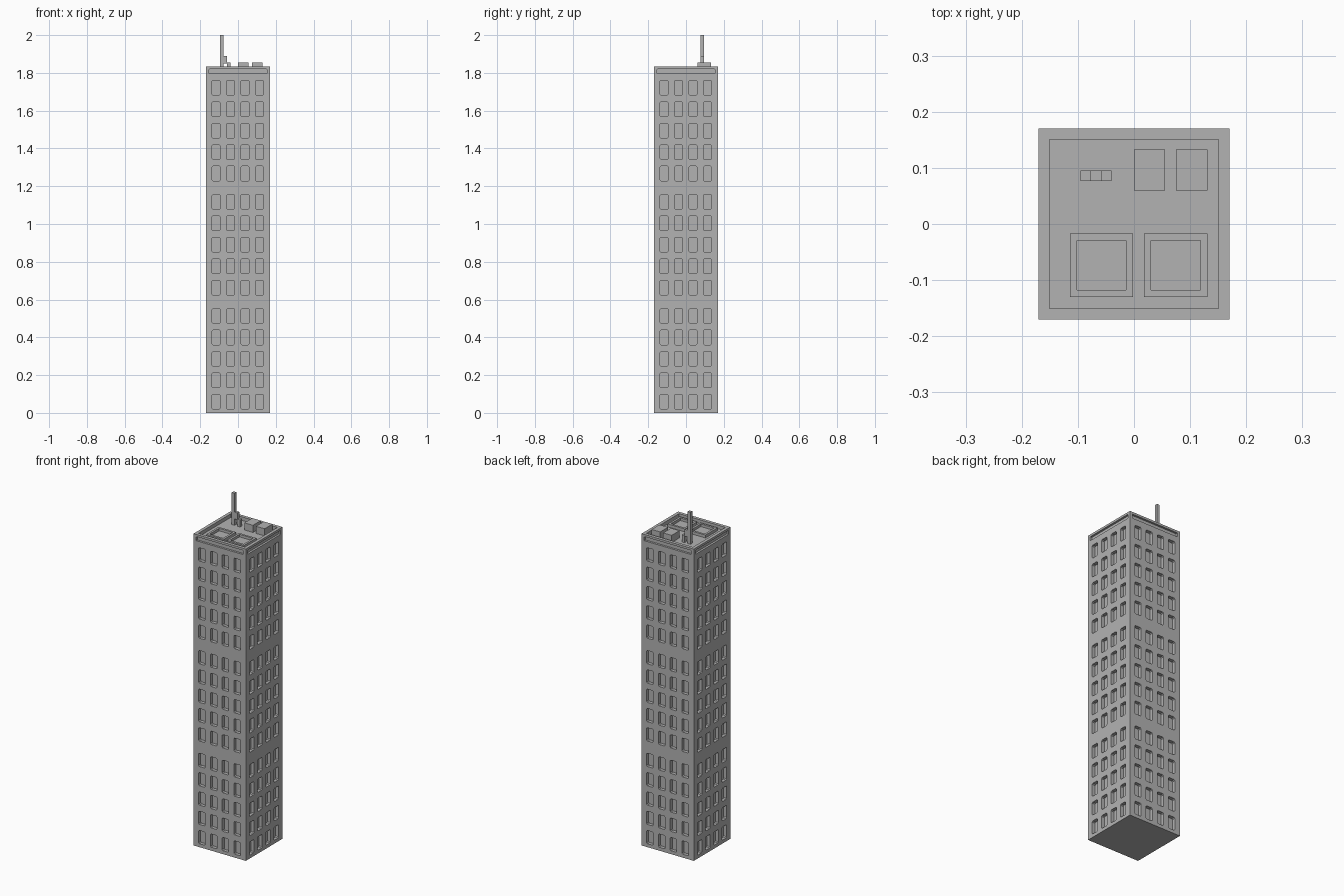
import bpy, bmesh, math
from mathutils import Matrix, Vector

cube = bpy.data.objects.get("Cube")
if cube:
    bpy.data.objects.remove(cube, do_unlink=True)

HALF, TOP, ROOF = 0.17, 1.833, 1.812

grey = bpy.data.materials.new("concrete grey")
grey.use_nodes = True
grey.diffuse_color = (0.45, 0.45, 0.45, 1)
grey.node_tree.nodes["Principled BSDF"].inputs["Base Color"].default_value = (0.45, 0.45, 0.45, 1)


def make_object(name, bm):
    bmesh.ops.recalc_face_normals(bm, faces=bm.faces)
    mesh = bpy.data.meshes.new(name)
    bm.to_mesh(mesh)
    bm.free()
    mesh.materials.append(grey)
    obj = bpy.data.objects.new(name, mesh)
    bpy.context.collection.objects.link(obj)
    return obj


def add_box(bm, x0, x1, y0, y1, z0, z1):
    size = Vector((x1 - x0, y1 - y0, z1 - z0))
    mid = Vector((x0 + x1, y0 + y1, z0 + z1)) / 2
    bmesh.ops.create_cube(bm, size=1, matrix=Matrix.Translation(mid) @ Matrix.Diagonal(size.to_4d()))


def box(name, *bounds):
    bm = bmesh.new()
    add_box(bm, *bounds)
    return make_object(name, bm)


def add_panel(bm, turn, cx, cz, w, h, depth, chamfer):
    """Clipped-corner prism that cuts into one wall to the given depth."""
    a, b, c = w / 2, h / 2, chamfer
    outline = [(a, b - c), (a - c, b), (c - a, b), (-a, b - c),
               (-a, c - b), (c - a, -b), (a - c, -b), (a, c - b)]
    rings = []
    for y in (-HALF - 0.02, -HALF + depth):
        rings.append([bm.verts.new(turn @ Vector((cx + u, y, cz + v))) for u, v in outline])
    outer, inner = rings
    bm.faces.new(outer)
    bm.faces.new(inner[::-1])
    for i in range(8):
        j = (i + 1) % 8
        bm.faces.new((outer[i], inner[i], inner[j], outer[j]))


# Tower shaft with a sunken roof
tower = box("tower", -HALF, HALF, -HALF, HALF, 0, TOP)

# Cutters: three blocks of five window rows on each wall, a slot below the parapet
bm = bmesh.new()
for side in range(4):
    turn = Matrix.Rotation(side * math.pi / 2, 3, 'Z')
    for block in range(3):
        for row in range(5):
            for col in range(4):
                add_panel(bm, turn, (col - 1.5) * 0.0765 - 0.001,
                          0.059 + block * 0.604 + row * 0.1135,
                          0.043, 0.078, 0.02, 0.005)
    add_panel(bm, turn, 0, 1.808, 0.306, 0.024, 0.012, 0.002)
add_box(bm, -0.151, 0.151, -0.151, 0.151, ROOF, TOP + 0.05)
cutter = make_object("tower_cutter", bm)
cutter.hide_render = True

cut = tower.modifiers.new("openings", 'BOOLEAN')
cut.operation = 'DIFFERENCE'
cut.solver = 'EXACT'
cut.object = cutter
bpy.context.view_layer.objects.active = tower
tower.select_set(True)
bpy.ops.object.modifier_apply(modifier=cut.name)
bpy.data.objects.remove(cutter, do_unlink=True)

# Square raised frames at the front of the roof
for name, x in (("right", -0.058), ("left", 0.0745)):
    bm = bmesh.new()
    add_box(bm, x - 0.0565, x + 0.0565, -0.13, -0.017, ROOF, 1.829)
    bm.faces.ensure_lookup_table()
    top = max(bm.faces, key=lambda f: f.calc_center_median().z)
    bmesh.ops.inset_region(bm, faces=[top], thickness=0.018)
    well = bmesh.ops.extrude_face_region(bm, geom=[top])["geom"]
    bmesh.ops.delete(bm, geom=[top], context='FACES')
    for v in well:
        if isinstance(v, bmesh.types.BMVert):
            v.co.z = ROOF + 0.002
    make_object(name + "_roof_frame", bm)

# Roof units at the back, with softened top edges
for name, x0, x1 in (("right", 0.0, 0.055), ("left", 0.075, 0.131)):
    box(name + "_roof_unit", x0, x1, 0.06, 0.133, ROOF, 1.854)

# Mast with a raised side arm and a small foot
box("mast", -0.095, -0.077, 0.077, 0.095, ROOF, 2.0)
box("mast_arm", -0.077, -0.058, 0.077, 0.095, 1.85, 1.89)
box("mast_foot", -0.058, -0.04, 0.077, 0.095, ROOF, 1.854)
